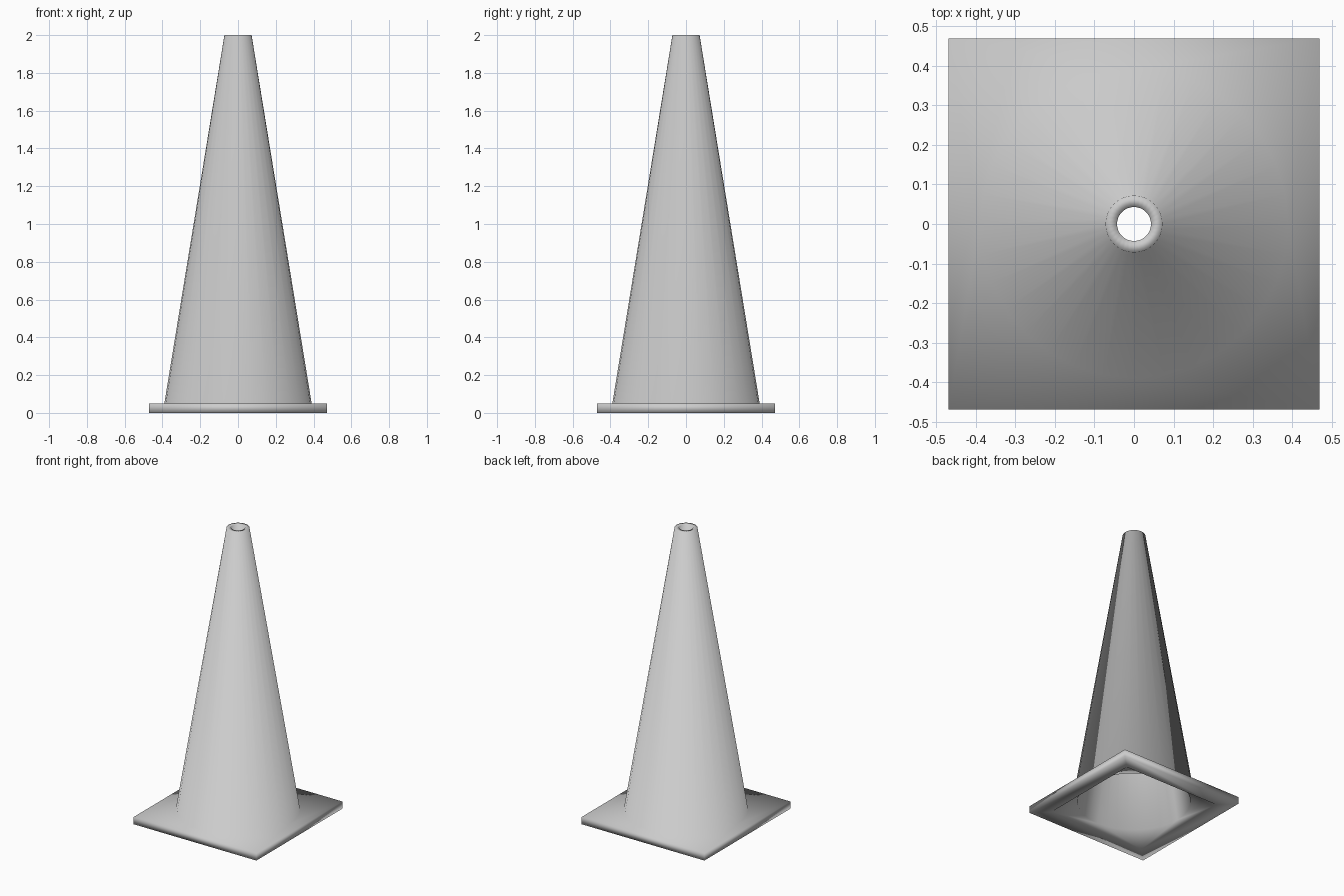
import bpy, bmesh
from math import sin, cos, pi

if "Cube" in bpy.data.objects:
    bpy.data.objects.remove(bpy.data.objects["Cube"])

N = 32  # sides of the cone
bm = bmesh.new()


def circle(r, z):
    return [bm.verts.new((r * cos(2 * pi * i / N), r * sin(2 * pi * i / N), z)) for i in range(N)]


def square(h, z):
    return [bm.verts.new((x * h, y * h, z)) for x, y in ((1, 1), (-1, 1), (-1, -1), (1, -1))]


def bridge(a, b):
    n = len(a)
    for i in range(n):
        j = (i + 1) % n
        bm.faces.new((a[i], a[j], b[j], b[i]))


def circle_to_square(c, s):
    q = N // 4
    for k in range(4):
        for i in range(k * q, (k + 1) * q):
            bm.faces.new((c[i], c[(i + 1) % N], s[k]))
        bm.faces.new((c[k * q], s[k], s[k - 1]))


# outer skin: top rim, cone, square plate
rim_in = circle(0.043, 2.0)
rim_out = circle(0.072, 2.0)
foot_out = circle(0.39, 0.05)
plate_top = square(0.47, 0.05)
plate_bottom = square(0.47, 0.0)
bridge(rim_in, rim_out)
bridge(rim_out, foot_out)
circle_to_square(foot_out, plate_top)
bridge(plate_top, plate_bottom)

# underside and hollow interior with a square mouth
mouth = square(0.372, 0.0)
foot_in = circle(0.36, 0.05)
bridge(plate_bottom, mouth)
circle_to_square(foot_in, mouth)
bridge(foot_in, rim_in)

bmesh.ops.recalc_face_normals(bm, faces=bm.faces[:])
for f in bm.faces:
    f.smooth = True

mesh = bpy.data.meshes.new("traffic_cone")
bm.to_mesh(mesh)
bm.free()
obj = bpy.data.objects.new("traffic_cone", mesh)
bpy.context.collection.objects.link(obj)
